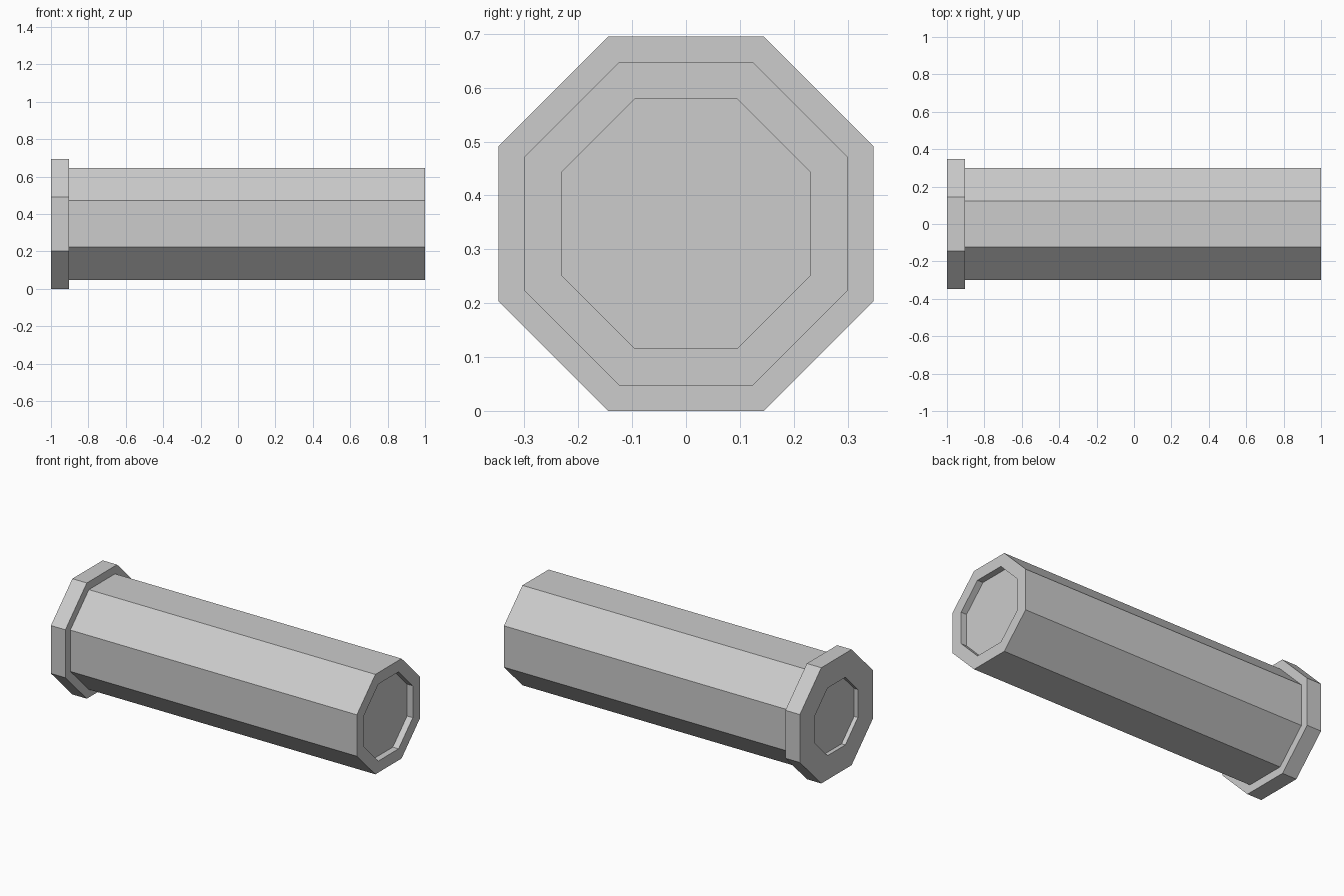
import bpy, bmesh, math

cube = bpy.data.objects.get("Cube")
if cube:
    bpy.data.objects.remove(cube, do_unlink=True)

SIDES = 8
AXIS_Z = 0.3475
LEFT_END, RIGHT_END = 1.0, -1.0
COLLAR_X = -0.904

grey = bpy.data.materials.new("light_grey")
grey.use_nodes = True
colour = (0.604, 0.604, 0.604, 1)
grey.diffuse_color = colour
grey.node_tree.nodes["Principled BSDF"].inputs["Base Color"].default_value = colour


def lathe_x(name, profile):
    """Sweep (x, flat-to-axis distance) points into a flat-sided solid along x."""
    bm = bmesh.new()
    rings = []
    for x, flat in profile:
        radius = flat / math.cos(math.pi / SIDES)
        ring = []
        for i in range(SIDES):
            a = 2 * math.pi * (i + 0.5) / SIDES
            ring.append(bm.verts.new((x, radius * math.cos(a), radius * math.sin(a))))
        rings.append(ring)
    for near, far in zip(rings, rings[1:]):
        for i in range(SIDES):
            j = (i + 1) % SIDES
            bm.faces.new((near[i], near[j], far[j], far[i]))
    bm.faces.new(rings[0])
    bm.faces.new(rings[-1])
    bmesh.ops.recalc_face_normals(bm, faces=bm.faces)
    mesh = bpy.data.meshes.new(name)
    bm.to_mesh(mesh)
    bm.free()
    mesh.materials.append(grey)
    obj = bpy.data.objects.new(name, mesh)
    obj.location.z = AXIS_Z
    bpy.context.collection.objects.link(obj)
    return obj


# Octagonal shaft with a collar at one end and a shallow recess in each end
lathe_x("collared_shaft", [
    (RIGHT_END + 0.025, 0.203),   # collar recess floor
    (RIGHT_END, 0.203),           # collar recess rim
    (RIGHT_END, AXIS_Z),          # collar
    (COLLAR_X, AXIS_Z),
    (COLLAR_X, 0.30),             # shaft
    (LEFT_END, 0.30),
    (LEFT_END, 0.231),            # shaft recess rim
    (LEFT_END - 0.038, 0.231),    # shaft recess floor
])
